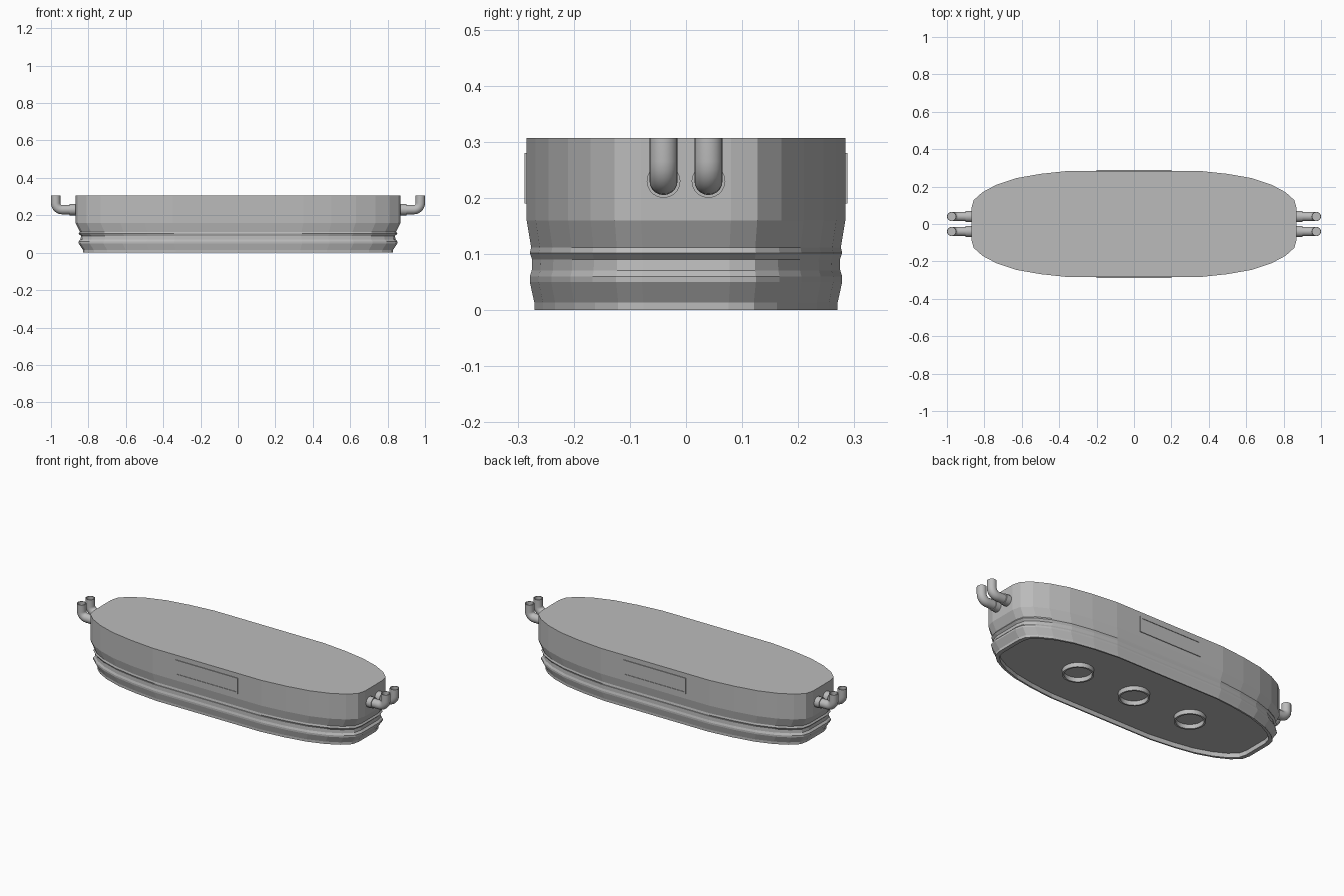
import bpy
import bmesh
from math import cos, sin, pi
from mathutils import Vector

cube = bpy.data.objects.get("Cube")
if cube:
    bpy.data.objects.remove(cube, do_unlink=True)

# Single grey finish
grey = bpy.data.materials.new("plain_grey")
grey.use_nodes = True
tone = (0.5, 0.5, 0.5, 1)
grey.diffuse_color = tone
grey.node_tree.nodes["Principled BSDF"].inputs["Base Color"].default_value = tone


def finish(name, bm, smooth=None):
    bmesh.ops.recalc_face_normals(bm, faces=bm.faces)
    mesh = bpy.data.meshes.new(name)
    bm.to_mesh(mesh)
    bm.free()
    mesh.materials.append(grey)
    obj = bpy.data.objects.new(name, mesh)
    bpy.context.collection.objects.link(obj)
    if smooth:
        bpy.ops.object.select_all(action="DESELECT")
        obj.select_set(True)
        bpy.context.view_layer.objects.active = obj
        bpy.ops.object.shade_smooth_by_angle(angle=smooth)
    return obj


def loft(bm, rings, cap_start=True, cap_end=True, closed=False):
    """Skin a list of equal-length point loops."""
    loops = [[bm.verts.new(p) for p in ring] for ring in rings]
    pairs = list(zip(loops, loops[1:]))
    if closed:
        pairs.append((loops[-1], loops[0]))
    n = len(loops[0])
    for a, b in pairs:
        for i in range(n):
            j = (i + 1) % n
            bm.faces.new((a[i], a[j], b[j], b[i]))
    if cap_start:
        bm.faces.new(loops[0])
    if cap_end:
        bm.faces.new(loops[-1])


# Tub body: one quarter of the outline, mirrored and scaled up the profile
quarter = [(0.87, 0.08), (0.858, 0.127), (0.81, 0.17), (0.735, 0.21),
           (0.63, 0.245), (0.5, 0.268), (0.35, 0.284)]
half = quarter + [(-x, y) for x, y in reversed(quarter)]
outline = half + [(-x, -y) for x, y in half]
profile = [(0.955, 0.03), (0.925, 0.025), (0.925, 0.0), (0.952, 0.0), (0.952, 0.014),
           (0.98, 0.05), (0.98, 0.06), (0.968, 0.071), (0.965, 0.09), (0.98, 0.102),
           (0.972, 0.112), (1.0, 0.16), (1.0, 0.307)]
profile[0] = (0.92, 0.025)
bm = bmesh.new()
loft(bm, [[(x * s, y * s, z) for x, y in outline] for s, z in profile])
finish("tub_body", bm)


# Short open drain collars under the floor
def circle(x, y, z, r, n=24):
    return [(x + r * cos(2 * pi * i / n), y + r * sin(2 * pi * i / n), z) for i in range(n)]


for name, x in (("right", -0.37), ("middle", 0), ("left", 0.37)):
    bm = bmesh.new()
    loft(bm, [circle(x, 0, z, r) for r, z in
              ((0.082, 0.026), (0.082, 0.0), (0.072, 0.0), (0.072, 0.026))],
         False, False, closed=True)
    finish(name + "_drain_collar", bm, 0.6)


# Framed panel on each long side, with a shallow sunken centre
def rectangle(w, h, y):
    return [(sx * w, y, 0.235 + sz * h)
            for sx, sz in ((-1, -1), (1, -1), (1, 1), (-1, 1))]


for name, side in (("front", -1), ("back", 1)):
    bm = bmesh.new()
    loft(bm, [rectangle(w, h, side * y) for w, h, y in
              ((0.2, 0.045, 0.282), (0.2, 0.045, 0.288),
               (0.19, 0.036, 0.288), (0.19, 0.036, 0.285))])
    finish(name + "_panel", bm)


# Elbow pipes: circular sections swept along a bent path, hollow at the top
def section(centre, tangent, r, n=20):
    side = Vector((0, 1, 0))
    up = tangent.cross(side)
    return [centre + r * (cos(2 * pi * i / n) * side + sin(2 * pi * i / n) * up)
            for i in range(n)]


def elbow_pipe(name, side, y):
    r, bend, z, reach = 0.025, 0.035, 0.23, 0.975
    along, up = Vector((side, 0, 0)), Vector((0, 0, 1))
    rings = [section(Vector((side * x, y, z)), along, rad) for x, rad in
             ((0.85, 0.03), (0.9, 0.03), (0.9, r))]
    for k in range(7):
        a = k / 6 * pi / 2
        pos = Vector((side * (reach - bend + bend * sin(a)), y, z + bend - bend * cos(a)))
        rings.append(section(pos, along * cos(a) + up * sin(a), r))
    for top, rad in ((0.307, r), (0.307, 0.021), (0.265, 0.021)):
        rings.append(section(Vector((side * reach, y, top)), up, rad))
    bm = bmesh.new()
    loft(bm, rings)
    finish(name, bm, 0.6)


for side_name, side in (("left", 1), ("right", -1)):
    for place, y in (("front", -0.04), ("back", 0.04)):
        elbow_pipe(f"{side_name}_{place}_pipe", side, y)
